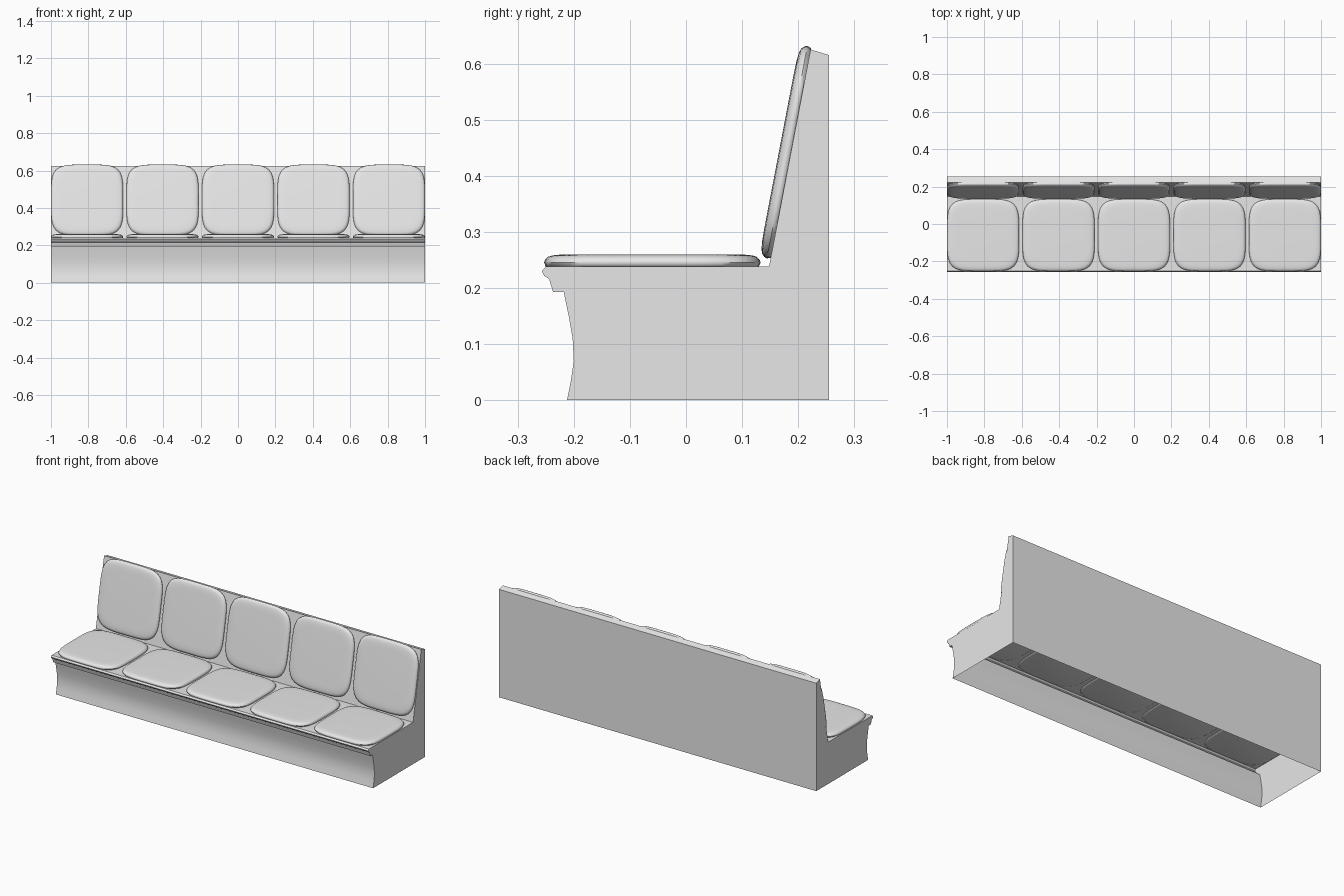
import bpy
import bmesh
import math

default = bpy.data.objects.get("Cube")
if default:
    bpy.data.objects.remove(default)

grey = bpy.data.materials.new("light grey")
grey.use_nodes = True
grey.diffuse_color = (0.8, 0.8, 0.8, 1)
grey.node_tree.nodes["Principled BSDF"].inputs["Base Color"].default_value = (0.8, 0.8, 0.8, 1)


def finish_mesh(bm, name, angle):
    bmesh.ops.recalc_face_normals(bm, faces=bm.faces)
    mesh = bpy.data.meshes.new(name)
    bm.to_mesh(mesh)
    bm.free()
    mesh.materials.append(grey)
    mesh.polygons.foreach_set("use_smooth", [True] * len(mesh.polygons))
    mesh.set_sharp_from_angle(angle=math.radians(angle))
    return mesh


def add_object(name, mesh, location=(0, 0, 0), tilt=0):
    obj = bpy.data.objects.new(name, mesh)
    obj.location = location
    obj.rotation_euler.x = math.radians(tilt)
    bpy.context.collection.objects.link(obj)
    return obj


def bench_shell():
    # side profile (y, z) from the back foot round to the front foot
    profile = [(0.255, 0), (0.255, 0.615), (0.222, 0.625), (0.148, 0.238),
               (-0.25, 0.238), (-0.257, 0.23), (-0.253, 0.222), (-0.244, 0.216),
               (-0.237, 0.193), (-0.218, 0.193), (-0.209, 0.15), (-0.202, 0.11),
               (-0.2, 0.07), (-0.205, 0.035), (-0.212, 0)]
    bm = bmesh.new()
    ends = [[bm.verts.new((x, y, z)) for y, z in profile] for x in (-1, 1)]
    left, right = ends
    # walls only: the underside stays open
    for i in range(len(profile) - 1):
        bm.faces.new((left[i], left[i + 1], right[i + 1], right[i]))
    for end in ends:
        bm.faces.new(end)
    return finish_mesh(bm, "bench_shell", 35)


def cushion():
    # stacked rounded-square rings: (inset from edge, height)
    rings = [(0.014, 0), (0.003, 0.004), (0, 0.011), (0.002, 0.016),
             (0.007, 0.021), (0.015, 0.0235), (0.03, 0.025), (0.05, 0.0255)]
    half, power, steps = 0.193, 4.5, 64
    bm = bmesh.new()
    loops = []
    for inset, z in rings:
        loop = []
        for i in range(steps):
            a = 2 * math.pi * i / steps
            c, s = math.cos(a), math.sin(a)
            r = (half - inset) / (abs(c) ** power + abs(s) ** power) ** (1 / power)
            loop.append(bm.verts.new((r * c, r * s, z)))
        loops.append(loop)
    for low, high in zip(loops, loops[1:]):
        for i in range(steps):
            j = (i + 1) % steps
            bm.faces.new((low[i], low[j], high[j], high[i]))
    bm.faces.new(loops[0])
    bm.faces.new(loops[-1])
    return finish_mesh(bm, "cushion", 50)


# base and backrest
add_object("bench_shell", bench_shell())

# five seat pads and five tilted back pads
pad = cushion()
for i in range(5):
    x = (i - 2) * 0.4035
    add_object(f"seat_cushion_{i + 1}", pad, (x, -0.06, 0.2345))
    add_object(f"back_cushion_{i + 1}", pad, (x, 0.191, 0.44), 79.2)
